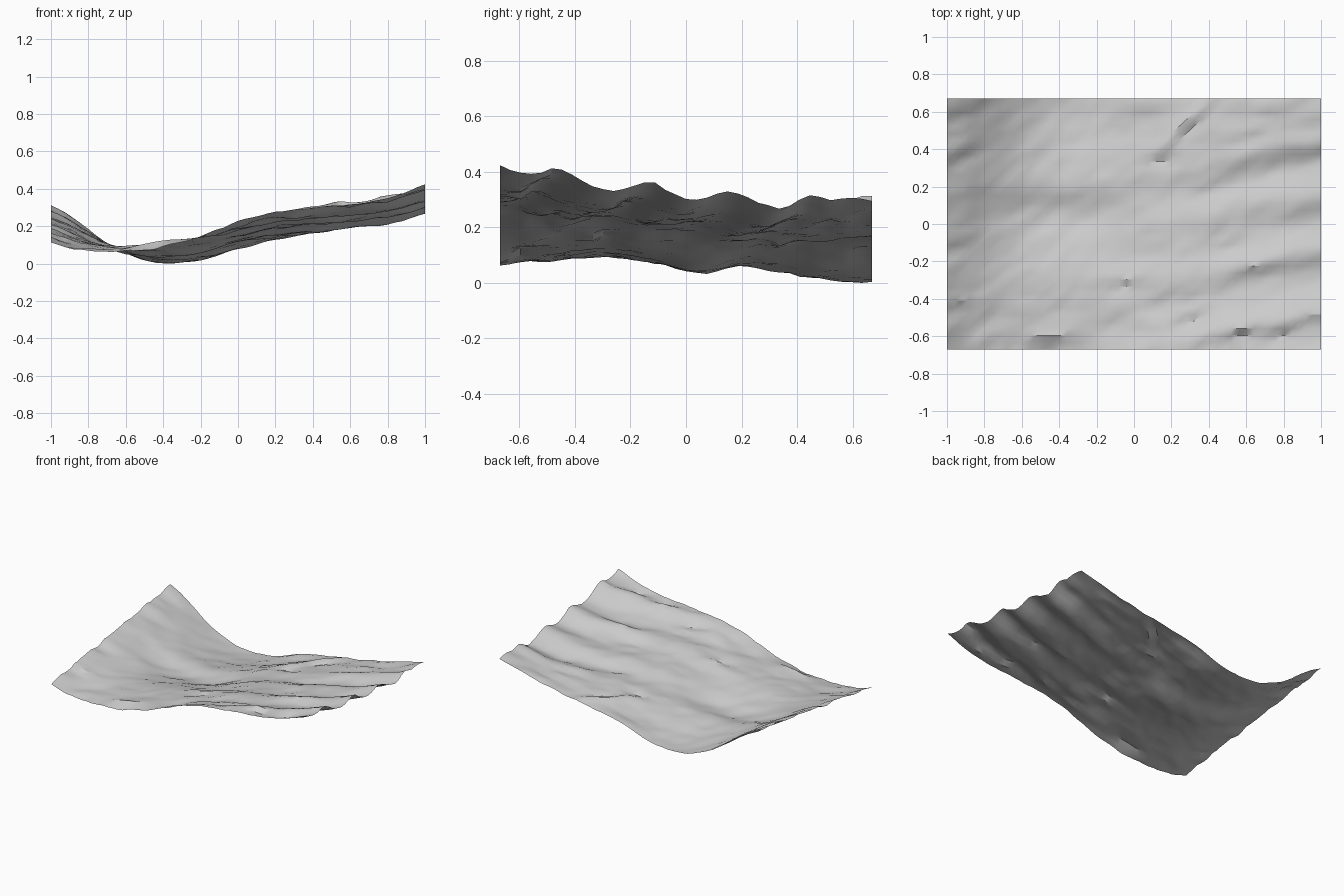
import bpy
import math
from mathutils import Vector, noise

cube = bpy.data.objects.get("Cube")
if cube:
    bpy.data.objects.remove(cube, do_unlink=True)

HALF_Y = 0.67
COLS, ROWS = 50, 36


def curve(points, t):
    """Smooth interpolation through (position, height) points."""
    if t <= points[0][0]:
        return points[0][1]
    for i in range(len(points) - 1):
        (a, p), (b, q) = points[i], points[i + 1]
        if t <= b:
            o, n = points[max(i - 1, 0)], points[min(i + 2, len(points) - 1)]
            m0 = (q - o[1]) / (b - o[0]) * (b - a)
            m1 = (n[1] - p) / (n[0] - a) * (b - a)
            s = (t - a) / (b - a)
            return ((2 * s**3 - 3 * s * s + 1) * p + (s**3 - 2 * s * s + s) * m0
                    + (3 * s * s - 2 * s**3) * q + (s**3 - s * s) * m1)
    return points[-1][1]


# Heights along the front and back borders
FRONT = [(-1, .12), (-.9, .085), (-.8, .073), (-.65, .072), (-.5, .09), (-.3, .126),
         (-.1, .187), (0, .222), (.2, .28), (.5, .328), (.8, .368), (1, .425)]
BACK = [(-1, .31), (-.9, .255), (-.8, .18), (-.7, .11), (-.6, .06), (-.5, .025),
        (-.4, .008), (-.3, .008), (-.15, .035), (0, .08), (.2, .128), (.5, .18),
        (.8, .24), (1, .3)]
# Height along the right border, and the floor of the valley
RIGHT = [(-.67, .425), (-.6, .397), (-.52, .4), (-.47, .42), (-.35, .355), (-.25, .335),
         (-.12, .365), (0, .3), (.15, .325), (.22, .31), (.28, .28), (.35, .27),
         (.46, .315), (.52, .303), (.6, .31), (.67, .3)]
VALLEY = [(-.67, 0), (-.4, .025), (-.25, .032), (-.1, .008), (.03, -.018),
          (.2, .018), (.35, .01), (.5, -.004), (.6, -.01), (.67, 0)]
# Small steep steps: x, y, half length, direction slope, height
STEPS = [(.27, .5, .16, .9, .03), (.2, .36, .12, 0, .025), (-.45, -.63, .13, 0, .04),
         (-.05, -.31, .1, 0, .03), (.32, -.49, .1, .3, .035), (.58, -.57, .1, .2, .03),
         (.8, -.57, .09, .3, .03), (.7, -.24, .14, .1, .025), (-.94, .6, .09, 0, .03),
         (-.94, .37, .08, .2, .025), (.1, -.55, .1, 0, .025), (.7, .6, .15, 0, .025),
         (-.95, -.11, .07, 0, .025), (.6, -.1, .15, .1, .025), (.4, .2, .12, .3, .02),
         (-.95, -.43, .09, 0, .025), (.07, .6, .09, 0, .025)]


def height(x, y):
    t = (y + HALF_Y) / (2 * HALF_Y)
    z = curve(FRONT, x) * (1 - t) + curve(BACK, x) * t
    # Ridges run inward from the right border at a slight slant
    v = max(-HALF_Y, min(HALF_Y, y - .2 * (x - 1)))
    fade = max(0, min(1, (x + .3) / 1.2))
    z += fade * (curve(RIGHT, v) - (.425 - .125 * t))
    # The valley floor bulges gently
    z += curve(VALLEY, y) * math.exp(-((x + .4) / .35) ** 2)
    # Steps
    for sx, sy, length, slope, h in STEPS:
        s = (y - sy - slope * (x - sx)) / (.04 * math.hypot(1, slope))
        along = (x - sx) / length
        z += h * s * math.exp(-s * s - along * along)
    # Slanted weathering, from broad to fine
    u, w = x + .4 * y, y - .4 * x
    for scale, size in ((3, .011), (6, .007), (10, .006)):
        z += size * noise.noise(Vector((u * scale, w * scale * 2.2, scale)))
    return z


# Terrain sheet
verts = []
for j in range(ROWS + 1):
    for i in range(COLS + 1):
        x = -1 + 2 * i / COLS
        y = HALF_Y * (-1 + 2 * j / ROWS)
        verts.append((x, y, height(x, y)))
low = min(p[2] for p in verts)
verts = [(x, y, z - low) for x, y, z in verts]
faces = []
for j in range(ROWS):
    for i in range(COLS):
        a = j * (COLS + 1) + i
        b = a + COLS + 1
        faces += [(a, a + 1, b + 1), (a, b + 1, b)]

mesh = bpy.data.meshes.new("terrain_sheet")
mesh.from_pydata(verts, [], faces)
mesh.update()
terrain = bpy.data.objects.new("terrain_sheet", mesh)
bpy.context.collection.objects.link(terrain)

# Plain grey stone
grey = bpy.data.materials.new("light_grey")
grey.use_nodes = True
colour = (.6, .6, .6, 1)
grey.diffuse_color = colour
grey.node_tree.nodes["Principled BSDF"].inputs["Base Color"].default_value = colour
mesh.materials.append(grey)

bpy.ops.object.select_all(action='DESELECT')
terrain.select_set(True)
bpy.context.view_layer.objects.active = terrain
bpy.ops.object.shade_smooth_by_angle(angle=math.radians(30))
